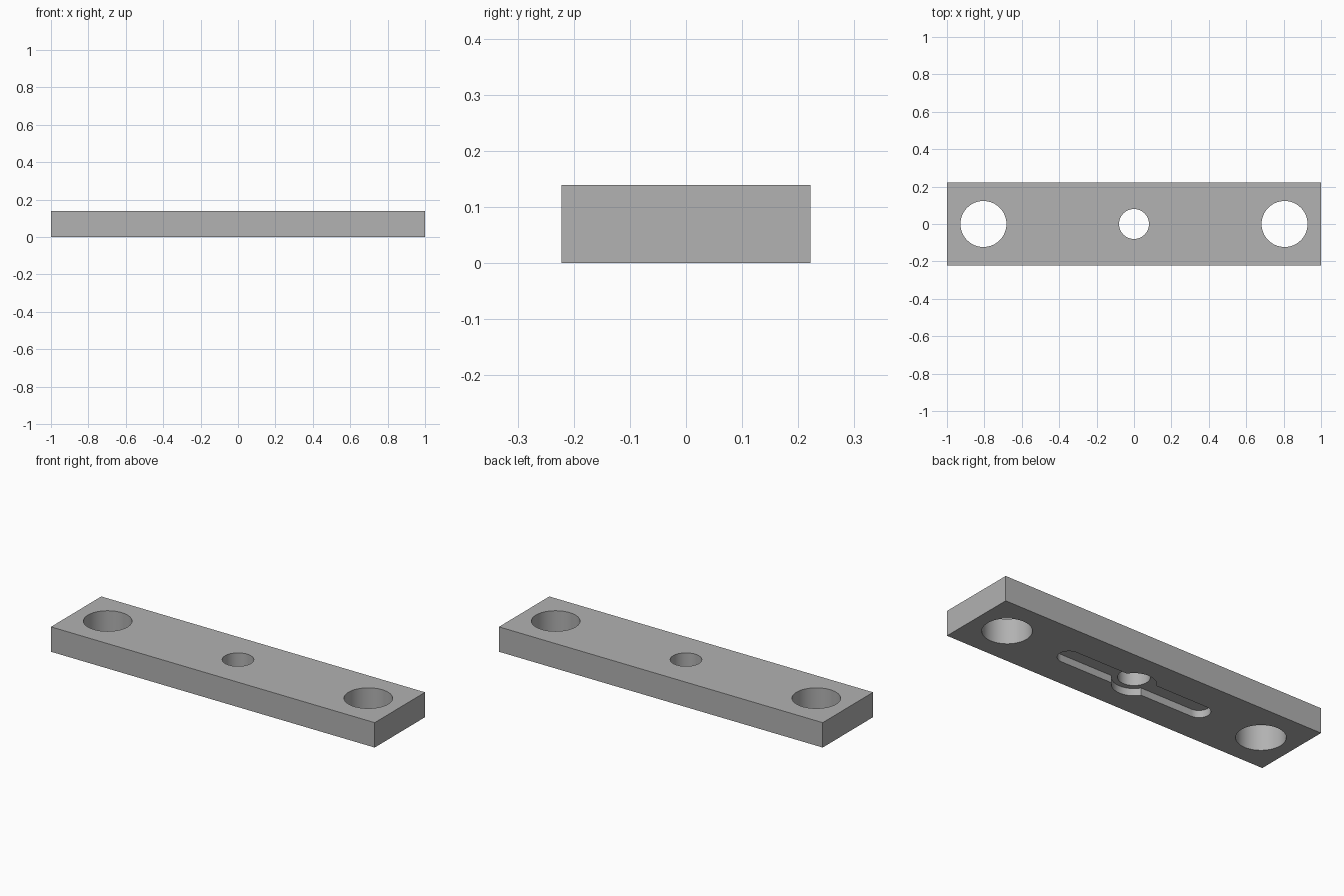
import bpy
import bmesh
from math import sin, cos, pi, asin

LENGTH, WIDTH, HEIGHT = 2.0, 0.444, 0.139
HOLE_X, HOLE_R = 0.805, 0.123
CENTRE_R = 0.08
SLOT_X, SLOT_R, RECESS_R, RECESS_DEPTH = 0.412, 0.058, 0.11, 0.04

if "Cube" in bpy.data.objects:
    bpy.data.objects.remove(bpy.data.objects["Cube"], do_unlink=True)

grey = bpy.data.materials.new("plain grey")
grey.use_nodes = True
colour = (0.445, 0.445, 0.445, 1)
grey.diffuse_color = colour
grey.node_tree.nodes["Principled BSDF"].inputs["Base Color"].default_value = colour


def arc(cx, radius, start, end, steps):
    return [(cx + radius * cos(start + (end - start) * i / steps),
             radius * sin(start + (end - start) * i / steps))
            for i in range(steps + 1)]


def prism(name, outline, bottom, top):
    """Extrude a flat outline between two heights."""
    bm = bmesh.new()
    face = bm.faces.new([bm.verts.new((x, y, bottom)) for x, y in outline])
    extruded = bmesh.ops.extrude_face_region(bm, geom=[face])["geom"]
    verts = [v for v in extruded if isinstance(v, bmesh.types.BMVert)]
    bmesh.ops.translate(bm, verts=verts, vec=(0, 0, top - bottom))
    bmesh.ops.recalc_face_normals(bm, faces=bm.faces)
    mesh = bpy.data.meshes.new(name)
    bm.to_mesh(mesh)
    bm.free()
    mesh.materials.append(grey)
    obj = bpy.data.objects.new(name, mesh)
    bpy.context.collection.objects.link(obj)
    return obj


# Rectangular bar
x, y = LENGTH / 2, WIDTH / 2
plate = prism("mounting_plate", [(-x, -y), (x, -y), (x, y), (-x, y)], 0, HEIGHT)

# Underside slot with a wider round recess in its middle
a = asin(SLOT_R / RECESS_R)
half = arc(SLOT_X, SLOT_R, -pi / 2, pi / 2, 24) + arc(0, RECESS_R, a, pi - a, 24)
slot_outline = half + [(-px, -py) for px, py in half]
cutters = [prism("slot_cutter", slot_outline, -0.1, RECESS_DEPTH)]

# Through holes
for name, cx, radius in (("left_hole_cutter", HOLE_X, HOLE_R),
                         ("right_hole_cutter", -HOLE_X, HOLE_R),
                         ("centre_hole_cutter", 0, CENTRE_R)):
    circle = arc(cx, radius, 0, 2 * pi, 64)[:-1]
    cutters.append(prism(name, circle, -0.2, HEIGHT + 0.1))

# Cut the plate, then discard the cutters
bpy.ops.object.select_all(action="DESELECT")
plate.select_set(True)
bpy.context.view_layer.objects.active = plate
for cutter in cutters:
    cutter.hide_render = True
    mod = plate.modifiers.new(cutter.name, "BOOLEAN")
    mod.operation = "DIFFERENCE"
    mod.solver = "EXACT"
    mod.object = cutter
    bpy.ops.object.modifier_apply(modifier=mod.name)
    bpy.data.objects.remove(cutter, do_unlink=True)

bpy.ops.object.shade_smooth_by_angle(angle=pi / 6)
